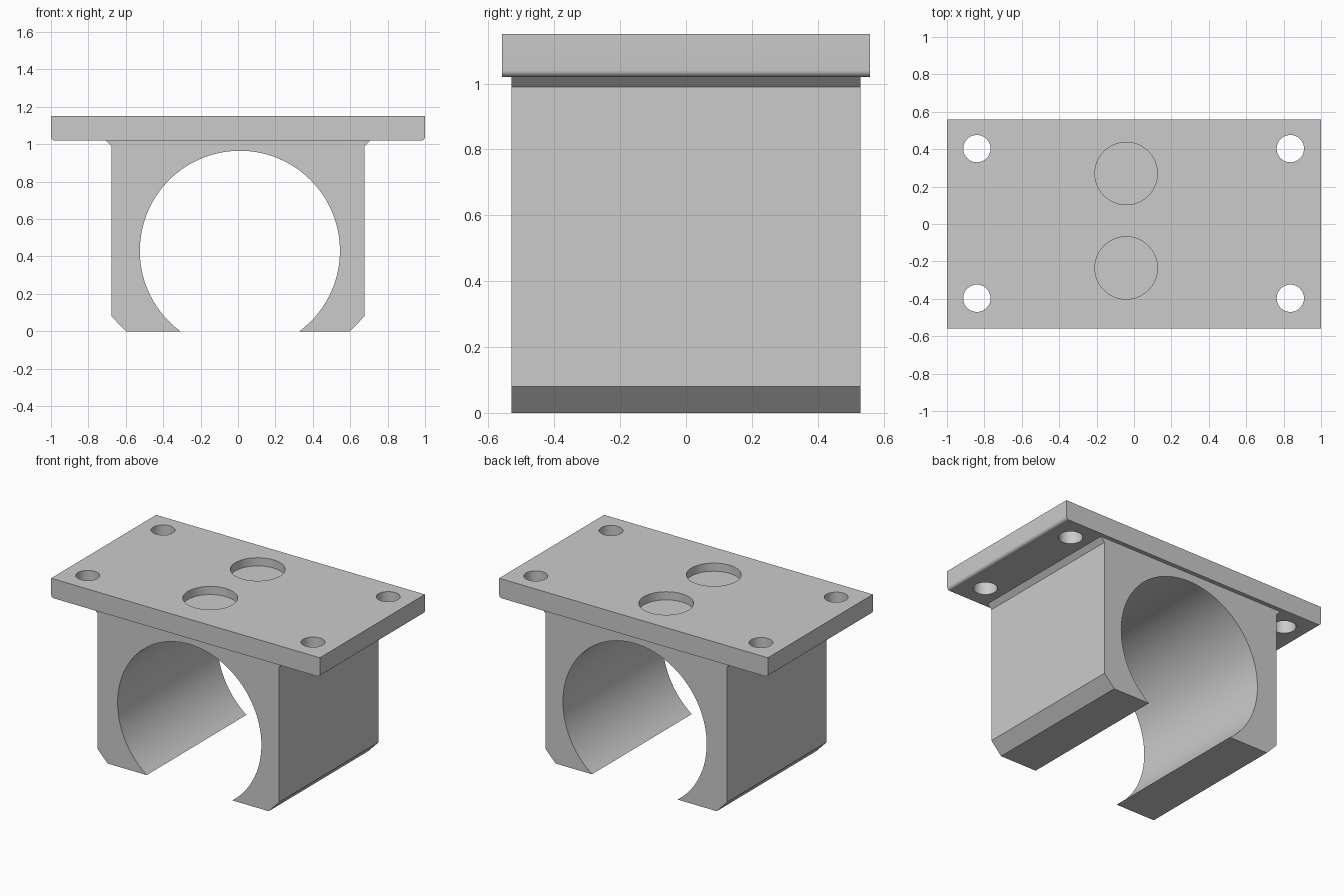
import bpy
import bmesh
import math
from mathutils import Vector

cube = bpy.data.objects.get("Cube")
if cube:
    bpy.data.objects.remove(cube, do_unlink=True)

# Single plain grey
GREY = (0.6, 0.6, 0.6, 1)
grey = bpy.data.materials.new("plain grey")
grey.use_nodes = True
grey.diffuse_color = GREY
for node in grey.node_tree.nodes:
    if node.type == "BSDF_PRINCIPLED":
        node.inputs["Base Color"].default_value = GREY


def arc(cx, cz, radius, start, end, steps):
    """Points along an arc, angles in radians."""
    angles = [start + (end - start) * i / steps for i in range(steps + 1)]
    return [(cx + radius * math.cos(a), cz + radius * math.sin(a)) for a in angles]


def extrude(name, points, offset):
    """Solid made by sweeping a closed outline of 3D points along an offset."""
    bm = bmesh.new()
    face = bm.faces.new([bm.verts.new(p) for p in points])
    swept = bmesh.ops.extrude_face_region(bm, geom=[face])["geom"]
    verts = [g for g in swept if isinstance(g, bmesh.types.BMVert)]
    bmesh.ops.translate(bm, verts=verts, vec=Vector(offset))
    bmesh.ops.recalc_face_normals(bm, faces=bm.faces[:])
    mesh = bpy.data.meshes.new(name)
    bm.to_mesh(mesh)
    bm.free()
    mesh.materials.append(grey)
    obj = bpy.data.objects.new(name, mesh)
    bpy.context.collection.objects.link(obj)
    return obj


def side_profile(name, outline, half_depth):
    points = [(x, -half_depth, z) for x, z in outline]
    return extrude(name, points, (0, 2 * half_depth, 0))


def combine(target, tool, operation):
    """Apply a boolean and remove the tool object."""
    mod = target.modifiers.new(operation, "BOOLEAN")
    mod.operation = operation
    mod.solver = "EXACT"
    mod.object = tool
    bpy.context.view_layer.objects.active = target
    bpy.ops.object.modifier_apply(modifier=mod.name)
    bpy.data.objects.remove(tool, do_unlink=True)


def drill(target, x, y, radius, bottom, steps):
    ring = arc(x, y, radius, 0, math.tau, steps)[:-1]
    cutter = extrude("hole_cutter", [(px, py, bottom) for px, py in ring], (0, 0, 0.4))
    cutter.hide_render = True
    combine(target, cutter, "DIFFERENCE")


TOP, UNDER = 1.15, 1.02

# Mounting plate with rounded lower edges at both ends
fillet = 0.02
plate_outline = [(-1, TOP)]
plate_outline += arc(-1 + fillet, UNDER + fillet, fillet, math.pi, 1.5 * math.pi, 6)
plate_outline += arc(1 - fillet, UNDER + fillet, fillet, 1.5 * math.pi, math.tau, 6)
plate_outline += [(1, TOP)]
bracket = side_profile("mounting_bracket", plate_outline, 0.558)

# Clamp block: chamfered sides and a bore that opens through the bottom
bore_x, bore_z, bore_r = 0.01, 0.43, 0.535
dip = math.asin(bore_z / bore_r)
right_wall = [(0.60, 0), (0.676, 0.08), (0.676, 0.99), (0.706, UNDER), (0.706, UNDER + 0.03)]
block_outline = arc(bore_x, bore_z, bore_r, math.pi + dip, -dip, 96)
block_outline += right_wall + [(-x, z) for x, z in reversed(right_wall)]
block = side_profile("clamp_block", block_outline, 0.53)
combine(bracket, block, "UNION")

# Screw holes through the corners
for x in (-0.84, 0.836):
    for y in (-0.397, 0.403):
        drill(bracket, x, y, 0.073, 0.95, 48)

# Two shallow round pockets in the top
for y in (-0.235, 0.27):
    drill(bracket, -0.042, y, 0.167, TOP - 0.055, 64)

# Smooth the curved walls, keep real edges sharp
bpy.ops.object.select_all(action="DESELECT")
bracket.select_set(True)
bpy.context.view_layer.objects.active = bracket
bpy.ops.object.shade_smooth_by_angle(angle=math.radians(30))
